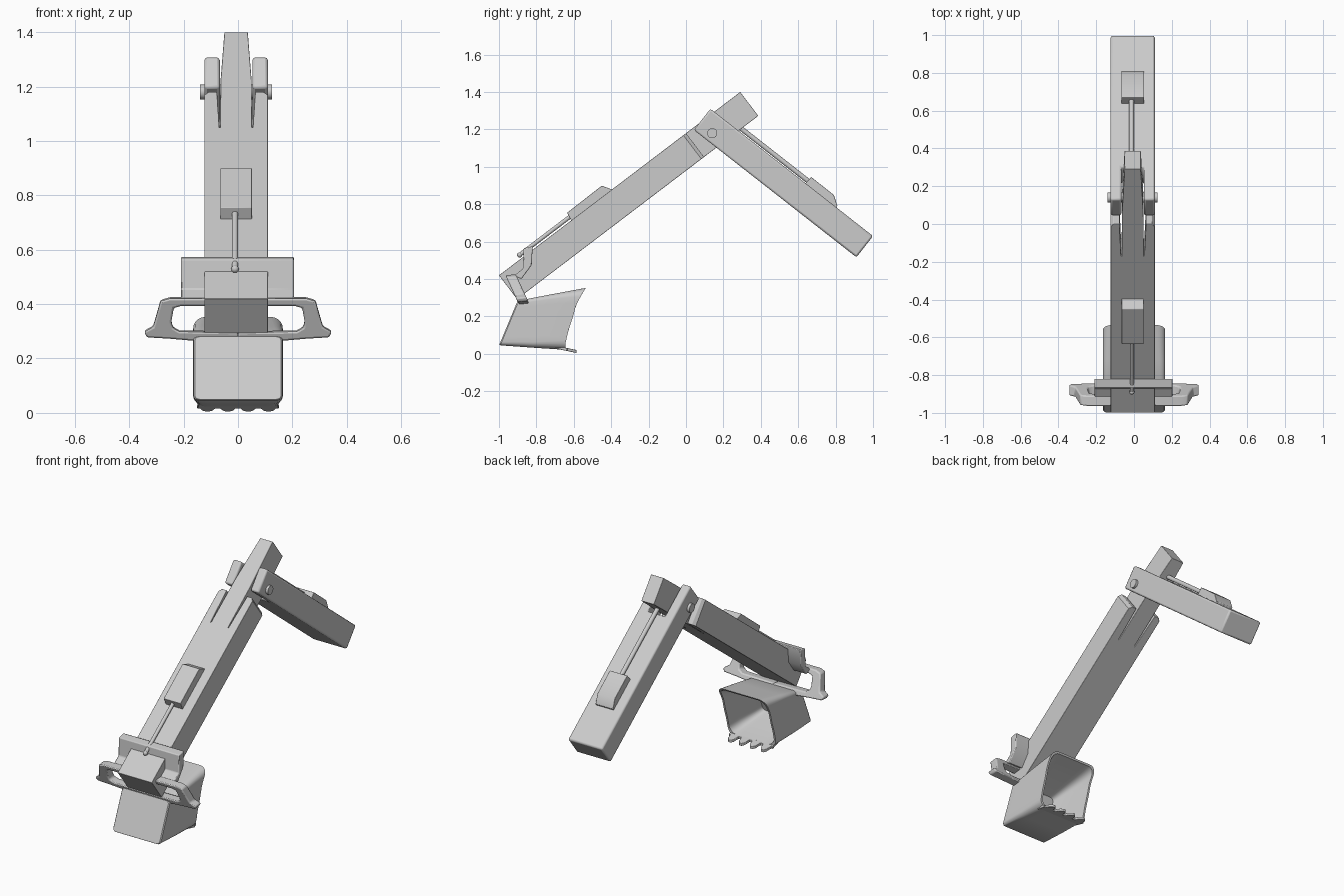
import bpy, bmesh, math
from mathutils import Vector as V

if "Cube" in bpy.data.objects:
    bpy.data.objects.remove(bpy.data.objects["Cube"])

CX = -0.007
X = V((1, 0, 0))


def finish(bm, name, bevel=0.0, seg=2, angle=35):
    bmesh.ops.recalc_face_normals(bm, faces=bm.faces)
    me = bpy.data.meshes.new(name)
    bm.to_mesh(me)
    bm.free()
    ob = bpy.data.objects.new(name, me)
    bpy.context.collection.objects.link(ob)
    bpy.ops.object.select_all(action='DESELECT')
    bpy.context.view_layer.objects.active = ob
    ob.select_set(True)
    if bevel:
        m = ob.modifiers.new("bevel", 'BEVEL')
        m.width, m.segments, m.limit_method = bevel, seg, 'ANGLE'
        m.angle_limit = math.radians(40)
    bpy.ops.object.shade_smooth_by_angle(angle=math.radians(angle))
    return ob


def prism(name, pts, o, u, v, w, bevel=0.0):
    """Outline pts in the plane o + u*a + v*b, extruded by vector w."""
    bm = bmesh.new()
    lo = [bm.verts.new(o + u * a + v * b) for a, b in pts]
    hi = [bm.verts.new(p.co + w) for p in lo]
    n = len(pts)
    bm.faces.new(lo)
    bm.faces.new(hi[::-1])
    for i in range(n):
        bm.faces.new((lo[i], lo[(i + 1) % n], hi[(i + 1) % n], hi[i]))
    return finish(bm, name, bevel)


def rod(name, p, q, r, sides=20):
    bm = bmesh.new()
    bmesh.ops.create_cone(bm, cap_ends=True, segments=sides, radius1=r, radius2=r, depth=(q - p).length)
    rot = (q - p).to_track_quat('Z', 'Y').to_matrix()
    for vt in bm.verts:
        vt.co = rot @ vt.co + (p + q) / 2
    return finish(bm, name)


def mirrored(half):
    return half + [(-a, b) for a, b in reversed(half)]


# Stick frame: S runs up the stick, SU is its upper normal
SO = V((CX, -1.0, 0.42))
S = V((0, 0.796, 0.605)).normalized()
SU = V((0, -S.z, S.y))
# Boom frame: B runs from the lower rear end to the pivot
BO = V((CX, 1.0, 0.63))
B = V((0, -0.787, 0.616)).normalized()
BU = V((0, B.z, -B.y))

# Stick with two prongs and a central tongue
stick = [(.117, 0), (.117, 1.238), (.102, 1.256), (.07, 1.256), (.062, 1.04),
         (.058, 1.04), (.057, 1.33), (.043, 1.62)]
prism("stick", mirrored(stick), SO, X, S, SU * -0.16, 0.008)

# Boom with forked end
boom = [(.117, 0), (.117, 1.104), (.06, 1.104), (.06, .885)]
prism("boom", mirrored(boom), BO, X, B, BU * -0.144, 0.01)

# Pivot pin
rod("pivot_pin", V((-.14, .14, 1.18)), V((.125, .14, 1.18)), .027, 32)

# Hydraulic housings and rods
prism("stick_cylinder_housing", [(.482, -.015), (.493, .046), (.728, .049), (.768, -.015)],
      SO - X * .058, S, SU, X * .116, 0.002)
prism("boom_cylinder_housing", [(.248, -.015), (.25, .01), (.30, .044), (.455, .045), (.46, -.015)],
      BO - X * .06, B, BU, X * .12, 0.002)
rod("stick_cylinder_rod", SO + S * .154 + SU * .02 - X * .004, SO + S * .51 + SU * .02 - X * .004, .011)
rod("boom_cylinder_rod", BO + B * .44 + BU * .018 - X * .006, BO + B * .93 + BU * .018 - X * .006, .013)
bm = bmesh.new()
bmesh.ops.create_uvsphere(bm, u_segments=16, v_segments=8, radius=.014)
bmesh.ops.translate(bm, verts=bm.verts, vec=SO + S * .154 + SU * .02 - X * .004)
finish(bm, "rod_end")

# Saddle bracket across the stick
saddle = [(-.92, .418), (-.872, .455), (-.868, .565), (-.82, .575), (-.825, .475), (-.88, .40)]
Y, Z = V((0, 1, 0)), V((0, 0, 1))
prism("saddle_bracket", saddle, V((-.21, 0, 0)), Y, Z, X * .415, 0.005)

# Side handles: sloping C-shaped loops, mirrored
loop = [(0, .42), (.25, .42), (.285, .41), (.296, .37), (.312, .315), (.345, .297), (.335, .277),
        (.25, .272), (.17, .265), (0, .265), (0, .295), (.215, .298), (.24, .312),
        (.245, .335), (.236, .385), (.21, .392), (0, .392)]
slope = V((0, -.46, 1))
for side, sx in (("right", 1), ("left", -1)):
    prism("handle_" + side, loop, V((0, -.772, 0)), X * sx, slope, V((0, .055, 0.006)), 0.007)

# Bucket: lofted rounded rings, open to the rear
RIM = [(0, -.645, .022), (.1, -.645, .055), (.3, -.63, .12), (.53, -.604, .198),
       (.72, -.588, .262), (.9, -.553, .325), (1, -.535, .353)]


def rim_at(t):
    for (a, ya, za), (b, yb, zb) in zip(RIM, RIM[1:]):
        if t <= b:
            f = (t - a) / (b - a)
            return V((0, ya + (yb - ya) * f, za + (zb - za) * f))
    return V((0, -.535, .353))


def front_at(t):
    return V((0, -1 + .1 * t, .045 + .24 * t))


def rounded(r, arc=5, sub=8):
    """Rounded rectangle, x in -.165...165 and t in 0..1 (height .3)."""
    hw, hh = .165, .15
    corners = []
    for k, (sx, sz) in enumerate(((1, 1), (-1, 1), (-1, -1), (1, -1))):
        corners.append([(sx * (hw - r) + r * math.cos(math.pi / 2 * (k + i / arc)),
                         sz * (hh - r) + r * math.sin(math.pi / 2 * (k + i / arc)))
                        for i in range(arc + 1)])
    out = []
    for k in range(4):
        out += corners[k]
        a, b = corners[k][-1], corners[(k + 1) % 4][0]
        out += [(a[0] + (b[0] - a[0]) * i / sub, a[1] + (b[1] - a[1]) * i / sub) for i in range(1, sub)]
    return [(x, z / .3 + .5) for x, z in out]


bm = bmesh.new()
# (depth from front to rim, scale, corner radius)
stations = [(0, .96, .02), (.02, .99, .022), (.5, 1, .032), (1, 1, .045),
            (1, .93, .045), (.75, .82, .045), (.3, .5, .05)]
rings = []
for f, sc, r in stations:
    ring = []
    for x, t in rounded(r):
        t = .5 + (t - .5) * sc
        p = front_at(t).lerp(rim_at(t), f)
        ring.append(bm.verts.new(V((x * sc, p.y, p.z))))
    rings.append(ring)
n = len(rings[0])
for a, b in zip(rings, rings[1:]):
    for i in range(n):
        bm.faces.new((a[i], a[(i + 1) % n], b[(i + 1) % n], b[i]))
bm.faces.new(rings[0])
bm.faces.new(rings[-1])
finish(bm, "bucket")

# Cutting lip with four teeth
teeth = [(-.145, -.70), (-.15, -.635)]
for c in (-.112, -.037, .037, .112):
    teeth += [(c - .028, -.635), (c - .02, -.60), (c - .008, -.585), (c + .008, -.585),
              (c + .02, -.60), (c + .028, -.635)]
teeth += [(.15, -.635), (.145, -.70)]
prism("bucket_teeth", teeth, V((0, 0, -.118)), X, V((0, 1, -.21)), V((0, 0, .016)), 0.002)
